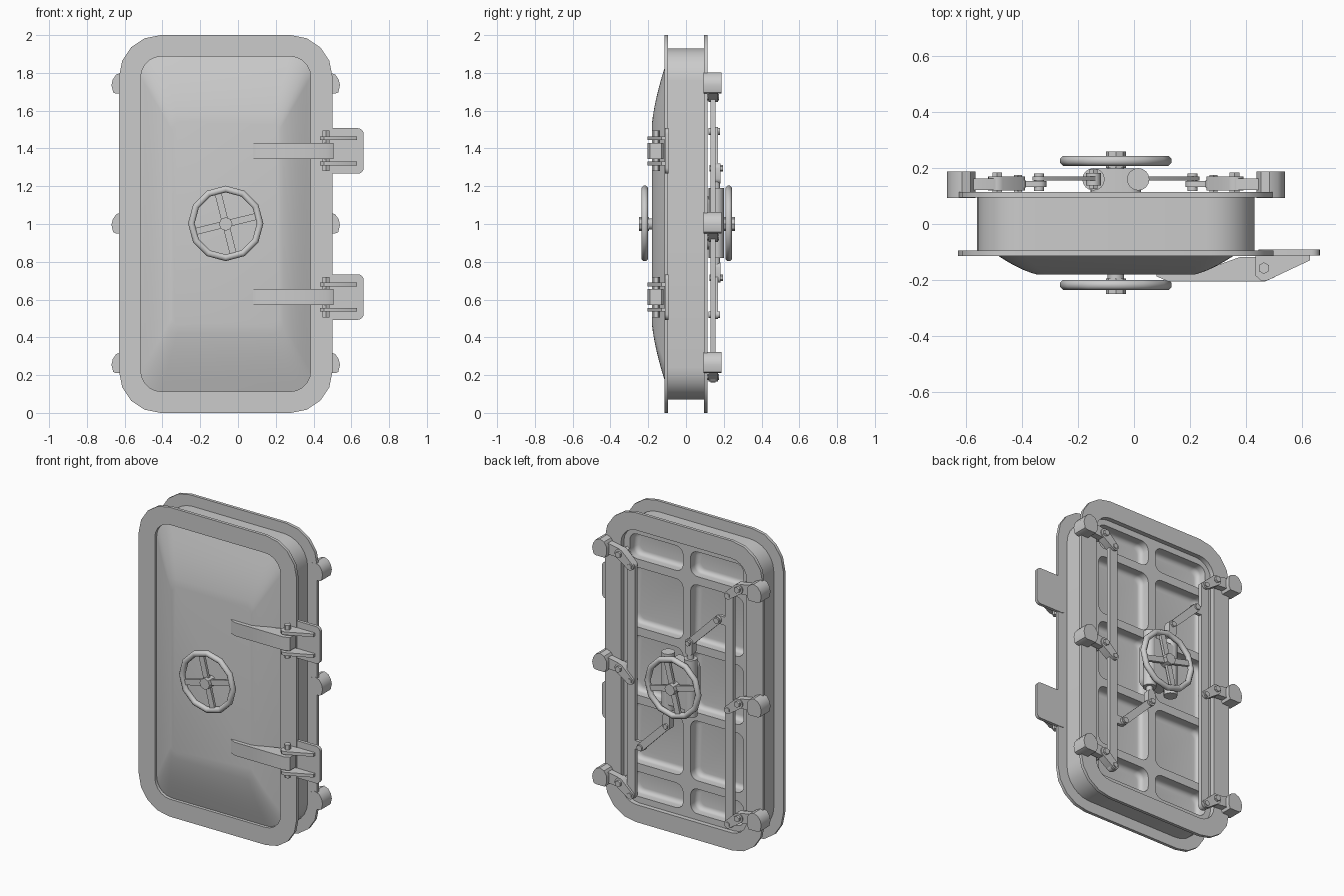
import bpy, bmesh, math
from mathutils import Matrix, Vector

if "Cube" in bpy.data.objects:
    bpy.data.objects.remove(bpy.data.objects["Cube"])

CX, CZ = -0.065, 1.0          # door centre
steel = bpy.data.materials.new("grey_steel")
steel.diffuse_color = (0.6, 0.6, 0.6, 1)
steel.use_nodes = True
steel.node_tree.nodes["Principled BSDF"].inputs["Base Color"].default_value = steel.diffuse_color


def finish(name, bm, angle=35):
    bmesh.ops.remove_doubles(bm, verts=bm.verts, dist=1e-5)
    bmesh.ops.recalc_face_normals(bm, faces=bm.faces)
    me = bpy.data.meshes.new(name)
    bm.to_mesh(me)
    bm.free()
    me.materials.append(steel)
    ob = bpy.data.objects.new(name, me)
    bpy.context.collection.objects.link(ob)
    bpy.ops.object.select_all(action='DESELECT')
    bpy.context.view_layer.objects.active = ob
    ob.select_set(True)
    bpy.ops.object.shade_smooth_by_angle(angle=math.radians(angle))
    return ob


def rrect(x, z, hx, hz, r, n=5):
    """Rounded rectangle loop around (x, z)."""
    pts = []
    for k, (sx, sz) in enumerate([(1, 1), (-1, 1), (-1, -1), (1, -1)]):
        for i in range(n + 1):
            a = math.pi / 2 * (k + i / n)
            pts.append((x + sx * (hx - r) + r * math.cos(a), z + sz * (hz - r) + r * math.sin(a)))
    return pts


def stadium(a, b, ra, rb, n=8):
    """Rounded link outline from a to b."""
    t = math.atan2(b[1] - a[1], b[0] - a[0])
    pts = []
    for c, r, off in ((b, rb, -math.pi / 2), (a, ra, math.pi / 2)):
        for i in range(n + 1):
            w = t + off + math.pi * i / n
            pts.append((c[0] + r * math.cos(w), c[1] + r * math.sin(w)))
    return pts


def plate(name, loops, lo, hi, upright=True):
    """Outline with holes, extruded along y (or along z when not upright)."""
    cu = bpy.data.curves.new(name, 'CURVE')
    cu.dimensions = '2D'
    cu.fill_mode = 'BOTH'
    cu.extrude = (hi - lo) / 2
    for loop in loops:
        sp = cu.splines.new('POLY')
        sp.points.add(len(loop) - 1)
        for p, q in zip(sp.points, loop):
            p.co = (q[0], q[1], 0, 1)
        sp.use_cyclic_u = True
    tmp = bpy.data.objects.new(name + "_outline", cu)
    bpy.context.collection.objects.link(tmp)
    dg = bpy.context.evaluated_depsgraph_get()
    me = bpy.data.meshes.new_from_object(tmp.evaluated_get(dg))
    bm = bmesh.new()
    bm.from_mesh(me)
    bpy.data.objects.remove(tmp)
    mid = (lo + hi) / 2
    m = Matrix.Translation((0, mid, 0)) @ Matrix.Rotation(math.pi / 2, 4, 'X') if upright \
        else Matrix.Translation((0, 0, mid))
    bm.transform(m)
    return finish(name, bm)


def loft(name, rings):
    """Skin of (loop, y) rings, capped on the last ring."""
    bm = bmesh.new()
    rows = [[bm.verts.new((x, y, z)) for x, z in loop] for loop, y in rings]
    for a, b in zip(rows, rows[1:]):
        for i in range(len(a)):
            j = (i + 1) % len(a)
            bm.faces.new((a[i], a[j], b[j], b[i]))
    bm.faces.new(rows[-1])
    return finish(name, bm, 50)


def rod(name, p, q, r, n=16):
    """Cylinder from p to q."""
    p, q = Vector(p), Vector(q)
    bm = bmesh.new()
    m = Matrix.Translation((p + q) / 2) @ (q - p).to_track_quat('Z', 'Y').to_matrix().to_4x4()
    bmesh.ops.create_cone(bm, cap_ends=True, segments=n, radius1=r, radius2=r,
                          depth=(q - p).length, matrix=m)
    return finish(name, bm)


def pin(name, x, z, y0, y1, r, n=16):
    return rod(name, (x, y0, z), (x, y1, z), r, n)


# Frame: two flanges and the coaming between them
outer = rrect(CX, CZ, 0.565, 1.0, 0.22, 4)
opening = rrect(CX, CZ, 0.45, 0.887, 0.11)
plate("front_flange", [outer, opening], -0.115, -0.095)
plate("back_flange", [outer, opening], 0.095, 0.115)
plate("coaming", [rrect(CX, CZ, 0.497, 0.93, 0.17, 6), opening], -0.097, 0.097)

# Domed door skin
rings = []
for i in range(9):
    t = i / 8
    rise = 0.5 * t + 0.5 * math.sin(t * math.pi / 2)
    rings.append((rrect(CX, CZ, 0.45 - 0.165 * t, 0.887 - 0.35 * t, 0.11 - 0.07 * t),
                  -0.095 - 0.085 * rise))
loft("door_skin", rings)

# Door back: rib grid with dished pockets
RIB = 0.085
zs = [0.113, 0.34, 0.78, 1.22, 1.66, 1.887]
cells = []
for s in (-1, 1):
    for a, b in zip(zs, zs[1:]):
        lo = a + (0.027 if a > 0.2 else 0.04)
        hi = b - (0.027 if b < 1.8 else 0.04)
        cells.append((CX + s * 0.217, (lo + hi) / 2, 0.19, (hi - lo) / 2))
plate("door_ribs", [opening] + [rrect(*c, 0.05) for c in cells], RIB - 0.005, RIB)
for c in cells:
    dish = [(rrect(*c, 0.05), RIB - 0.002)]
    for i in range(6):
        a = math.pi / 2 * i / 5
        d = 0.028 * (1 - math.cos(a))
        dish.append((rrect(c[0], c[1], c[2] - d, c[3] - d, 0.05 - d * 0.5),
                     RIB - 0.04 - 0.028 * math.sin(a)))
    loft("pocket", dish)

# Hinges
for z in (1.387, 0.613):
    arm = [(0.08, -0.17), (0.08, -0.187), (0.12, -0.205), (0.47, -0.205),
           (0.505, -0.19), (0.505, -0.13), (0.49, -0.118), (0.38, -0.118), (0.25, -0.165)]
    plate("hinge_arm", [arm], z - 0.043, z + 0.043, False)
    plate("hinge_pad", [rrect(0.555, z, 0.11, 0.12, 0.03)], -0.112, -0.092)
    lug = [(0.435, -0.11), (0.435, -0.185), (0.455, -0.203), (0.475, -0.203),
           (0.63, -0.13), (0.63, -0.11)]
    for s in (-1, 1):
        plate("hinge_lug", [lug], z + s * 0.067 - 0.01, z + s * 0.067 + 0.01, False)
    rod("hinge_pin", (0.465, -0.158, z - 0.107), (0.465, -0.158, z + 0.107), 0.021, 6)


# Handwheels on both sides
def handwheel(y, tilt):
    bm = bmesh.new()
    n, m = 12, 8
    grid = [[bm.verts.new(((0.182 + 0.019 * math.cos(b)) * math.cos(a) + CX,
                           y + 0.019 * math.sin(b),
                           (0.182 + 0.019 * math.cos(b)) * math.sin(a) + CZ + 0.003))
             for b in (2 * math.pi * (j + 0.5) / m for j in range(m))]
            for a in (2 * math.pi * i / n for i in range(n))]
    for i in range(n):
        for j in range(m):
            bm.faces.new((grid[i][j], grid[i - 1][j], grid[i - 1][j - 1], grid[i][j - 1]))
    finish("wheel_rim", bm, 60)
    for k in range(2):
        a = math.radians(tilt) + k * math.pi / 2
        dx, dz = 0.17 * math.cos(a), 0.17 * math.sin(a)
        plate("wheel_spoke", [stadium((CX - dx, CZ - dz), (CX + dx, CZ + dz), 0.018, 0.018, 2)],
              y - 0.009, y + 0.009)


handwheel(-0.218, 14)
handwheel(0.226, -14)
pin("wheel_shaft", CX, CZ, -0.24, 0.25, 0.03)
for y0, y1 in ((-0.25, -0.195), (0.2, 0.26)):
    pin("wheel_hub", CX, CZ, y0, y1, 0.036, 8)

# Gearbox
plate("gearbox", [rrect(CX, CZ + 0.005, 0.09, 0.14, 0.04)], RIB - 0.01, 0.198)

for s in (-1, 1):
    X = lambda d: CX + s * d
    up = -s                      # linkage goes up on the left, down on the right
    Z = lambda d: 1.005 + up * d

    # Sliding rack in its tube, with a fork and a link to the locking bar
    rod("rack_tube", (X(0.08), 0.16, Z(-0.185)), (X(0.08), 0.16, Z(0.185)), 0.04)
    rod("rack_rod", (X(0.08), 0.16, Z(0.1)), (X(0.08), 0.16, Z(0.27)), 0.02)
    plate("rack_fork", [stadium((X(0.08), Z(0.235)), (X(0.08), Z(0.29)), 0.026, 0.026)], 0.138, 0.182)
    pin("fork_pin", X(0.08), Z(0.29), 0.125, 0.195, 0.017, 6)
    plate("drive_link", [stadium((X(0.08), Z(0.29)), (X(0.275), Z(0.485)), 0.022, 0.024)], 0.155, 0.17)
    pin("link_pin", X(0.275), Z(0.485), 0.118, 0.18, 0.018)
    plate("bar_bracket", [stadium((X(0.35), Z(0.485)), (X(0.275), Z(0.485)), 0.028, 0.026)], 0.132, 0.154)

    # Vertical locking bar
    plate("locking_bar", [stadium((X(0.35), 0.19), (X(0.35), 1.665), 0.029, 0.029)], 0.13, 0.155)

    # Dogs: lever, pivot and clamping foot
    foot = [(0, 0.058), (0.03, 0.046), (0.048, 0.02), (0.055, -0.01), (0.046, -0.048),
            (0.03, -0.055), (-0.035, -0.055), (-0.047, -0.03), (-0.047, 0.02), (-0.03, 0.046)]
    for z in (1.745, 1.005, 0.265):
        pivot, end = (X(0.425), z - 0.015), (X(0.35), z - 0.075)
        plate("dog_foot", [[(X(0.55 + a), z + b) for a, b in foot]], 0.093, 0.188)
        plate("dog_arm", [stadium(pivot, (X(0.54), z), 0.03, 0.036)], 0.122, 0.163)
        plate("dog_lever", [stadium(pivot, end, 0.032, 0.025)], 0.12, 0.17)
        pin("dog_pivot", *pivot, RIB - 0.01, 0.185, 0.02, 6)
        pin("lever_pin", *end, 0.112, 0.176, 0.017, 6)
